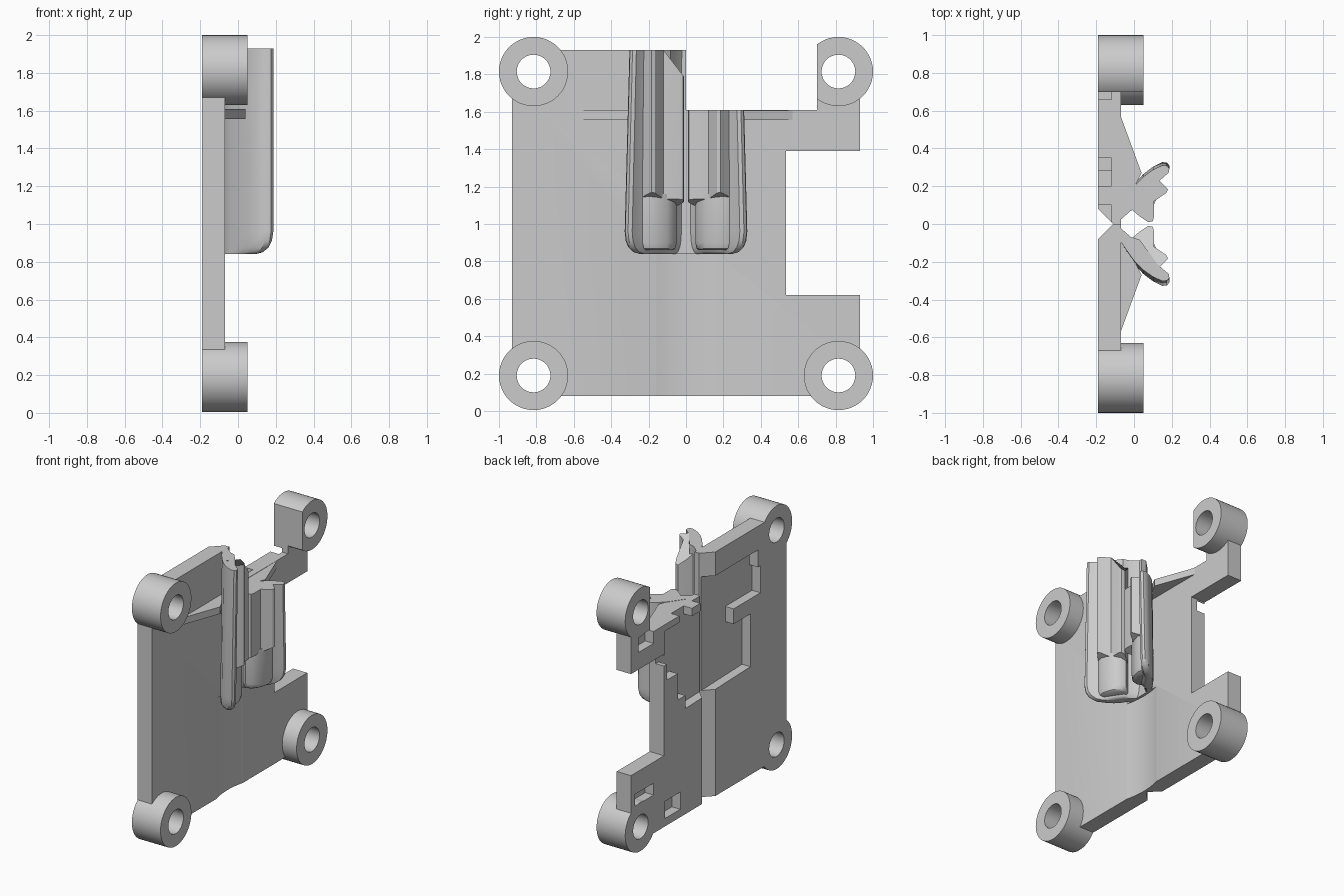
import bpy, bmesh, math

old = bpy.data.objects.get("Cube")
if old:
    bpy.data.objects.remove(old, do_unlink=True)

grey = bpy.data.materials.new("light_grey")
grey.use_nodes = True
grey.diffuse_color = (0.6, 0.6, 0.6, 1)
grey.node_tree.nodes["Principled BSDF"].inputs["Base Color"].default_value = (0.6, 0.6, 0.6, 1)

BACK, FACE, BOSS = -0.19, -0.07, 0.05


def loft(name, rings):
    """Solid through rings of equal point count, capped at both ends."""
    bm = bmesh.new()
    loops = [[bm.verts.new(p) for p in ring] for ring in rings]
    n = len(rings[0])
    for a, b in zip(loops, loops[1:]):
        for i in range(n):
            j = (i + 1) % n
            bm.faces.new((a[i], a[j], b[j], b[i]))
    bm.faces.new(loops[0])
    bm.faces.new(loops[-1])
    bmesh.ops.recalc_face_normals(bm, faces=bm.faces)
    mesh = bpy.data.meshes.new(name)
    bm.to_mesh(mesh)
    bm.free()
    mesh.materials.append(grey)
    ob = bpy.data.objects.new(name, mesh)
    bpy.context.collection.objects.link(ob)
    return ob


def slab(name, yz, x0, x1):
    return loft(name, [[(x, y, z) for y, z in yz] for x in (x0, x1)])


def column(name, xy, z0, z1):
    return loft(name, [[(x, y, z) for x, y in xy] for z in (z0, z1)])


def rect(y0, y1, z0, z1):
    return [(y0, z0), (y1, z0), (y1, z1), (y0, z1)]


def circle(u, v, r, n=48):
    return [(u + r * math.cos(2 * math.pi * i / n), v + r * math.sin(2 * math.pi * i / n))
            for i in range(n)]


def activate(ob):
    bpy.ops.object.select_all(action='DESELECT')
    ob.select_set(True)
    bpy.context.view_layer.objects.active = ob


def cut(ob, *cutters):
    activate(ob)
    for c in cutters:
        mod = ob.modifiers.new("cut", 'BOOLEAN')
        mod.operation, mod.solver, mod.object = 'DIFFERENCE', 'EXACT', c
        bpy.ops.object.modifier_apply(modifier=mod.name)
    for c in cutters:
        bpy.data.objects.remove(c, do_unlink=True)


def smooth(ob, angle=30):
    activate(ob)
    bpy.ops.object.shade_smooth_by_angle(angle=math.radians(angle))


# Base plate outline, with the side notch and the stepped top
plate = slab("base_plate", [
    (-0.93, 0.08), (0.93, 0.08), (0.93, 0.62), (0.535, 0.62), (0.535, 1.39),
    (0.93, 1.39), (0.93, 1.815), (0.70, 1.815), (0.70, 1.61), (0, 1.61),
    (0, 1.93), (-0.93, 1.93)], BACK, FACE)

# Stepped recess in the back, small back pockets, hinge grooves
recess = [(-0.5, 0.9), (0.28, 0.88), (0.28, 0.98), (0.37, 0.98), (0.37, 1.18),
          (0.5, 1.18), (0.5, 1.3), (0.6, 1.3), (0.6, 1.38), (0.53, 1.38),
          (0.53, 1.56), (0.35, 1.56), (0.35, 1.7), (0.2, 1.7), (0.2, 1.55),
          (0.1, 1.55), (0.1, 1.75), (-0.59, 1.75), (-0.59, 1.62), (-0.62, 1.62),
          (-0.62, 1.415), (-0.3, 1.415), (-0.3, 1.3), (-0.5, 1.3)]
pockets = [recess, rect(0.66, 0.84, 1.52, 1.64), rect(0.66, 0.88, 0.37, 0.46),
           rect(0.34, 0.52, 0.14, 0.27)]
cutters = [slab("cutter", p, -0.3, -0.12) for p in pockets]
cutters.append(column("cutter", [(-0.11, 0), (-0.21, 0.1), (-0.21, -0.1)], -0.1, 2.1))
cutters.append(column("cutter", circle(0.56, 0, 0.65, 128), -0.1, 0.84))
bosses = [(s, t) for s in (-1, 1) for t in (0.19, 1.815)]
cutters += [slab("cutter", circle(s * 0.815, t, 0.14), -0.3, 0.2) for s, t in bosses]
cut(plate, *cutters)
smooth(plate, 20)

# Corner bosses with through holes; one is trimmed flat
for s, t in bosses:
    name = ("upper" if t > 1 else "lower") + ("_back" if s > 0 else "_front") + "_boss"
    boss = slab(name, circle(s * 0.815, t, 0.185), BACK, BOSS)
    tools = [slab("cutter", circle(s * 0.815, t, 0.09), -0.3, 0.2)]
    if s > 0 and t > 1:
        tools.append(slab("cutter", rect(0.5, 0.70, 1.5, 2.1), -0.3, 0.2))
    cut(boss, *tools)
    smooth(boss)

# Cross-sections (x, y) of the hooked wing, its core and the core foot
WING = [(-0.08, 0.085), (-0.04, 0.15), (0, 0.21), (0.05, 0.265), (0.10, 0.303),
        (0.15, 0.328), (0.175, 0.325), (0.187, 0.31), (0.185, 0.288), (0.127, 0.235),
        (0.07, 0.15), (0.03, 0.09), (-0.016, 0.075), (-0.08, 0.015)]
CORE = [(-0.016, 0.08), (0.03, 0.04), (0.075, 0.01), (0.1, 0.015), (0.106, 0.04),
        (0.106, 0.12), (0.172, 0.165), (0.18, 0.185), (0.127, 0.235), (0.04, 0.2)]
FOOT = [(-0.016, 0.08), (0.03, 0.05), (0.07, 0.06), (0.105, 0.1), (0.125, 0.15),
        (0.135, 0.2), (0.127, 0.232), (0.05, 0.22)]


def ring(section, s, z, f=1.0, draft=0.0, hub=(FACE, 0.11)):
    return [(hub[0] + (x - hub[0]) * f,
             s * (hub[1] + (y - hub[1]) * f) * (1 - draft * (z - 0.95)), z)
            for x, y in section]


for s, side, top in ((1, "back", 1.61), (-1, "front", 1.93)):
    # Curved wing, rounded at its lower end and slightly tapered upwards
    rounding = [(0.84, 0.62), (0.85, 0.78), (0.875, 0.9), (0.91, 0.97), (0.96, 1)]
    wing = loft(side + "_wing", [ring(WING, s, z, f, 0.08) for z, f in rounding]
                + [ring(WING, s, top, 1, 0.08)])
    smooth(wing, 35)

    # Ridged core with a sloped underside; the tall one has a slanted tip
    under = [(x, s * y, 1.10 + 0.5 * max(0, x - 0.04)) for x, y in CORE]
    slant = 1.3 if s < 0 else 0
    tip = [(x, s * y, top - slant * max(0, 0.12 - y)) for x, y in CORE]
    smooth(loft(side + "_core", [under, tip]), 30)

    # Rounded foot below the core
    foot = loft(side + "_foot", [ring(FOOT, s, z, f, hub=(0, 0.14)) for z, f in
                                 ((0.86, 0.8), (0.87, 0.93), (0.9, 1), (1.16, 1))])
    smooth(foot, 40)

    # Thin triangular brace between the wing and the plate
    column(side + "_brace", [(x, s * y) for x, y in
           ((FACE, 0.57), (0.04, 0.27), (0, 0.19), (FACE, 0.08))], 1.555, 1.608)
